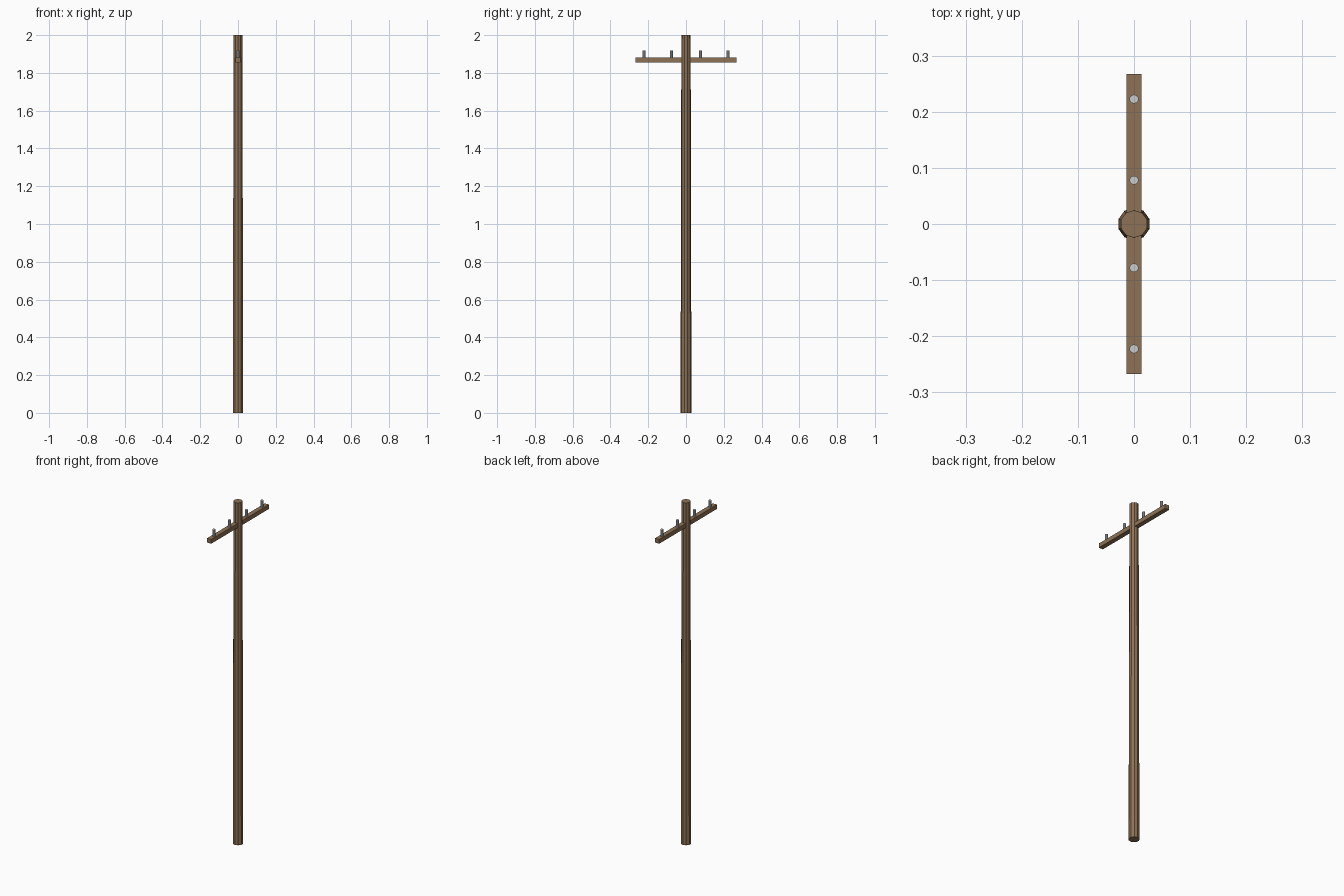
import bpy

if "Cube" in bpy.data.objects:
    bpy.data.objects.remove(bpy.data.objects["Cube"])


def material(name, color):
    m = bpy.data.materials.new(name)
    m.diffuse_color = color
    m.use_nodes = True
    m.node_tree.nodes["Principled BSDF"].inputs["Base Color"].default_value = m.diffuse_color
    return m


wood = material("wood", (0.27, 0.17, 0.092, 1))


def finish(name, mat=None):
    ob = bpy.context.object
    ob.name = name
    if mat:
        ob.data.materials.append(mat)
    return ob


# Tapered ten-sided pole
bpy.ops.mesh.primitive_cone_add(vertices=10, radius1=0.029, radius2=0.0245,
                                depth=2.0, location=(0, 0, 1.0))
finish("pole", wood)

# Crossarm through the pole
bpy.ops.mesh.primitive_cube_add(size=1, location=(0, 0, 1.868))
arm = finish("crossarm", wood)
arm.scale = (0.027, 0.534, 0.025)

# Insulator pins standing on the crossarm
for i, y in enumerate((-0.2225, -0.078, 0.078, 0.2225)):
    bpy.ops.mesh.primitive_cylinder_add(vertices=10, radius=0.008, depth=0.042,
                                        location=(0, y, 1.8985))
    finish(f"insulator_{i + 1}")
